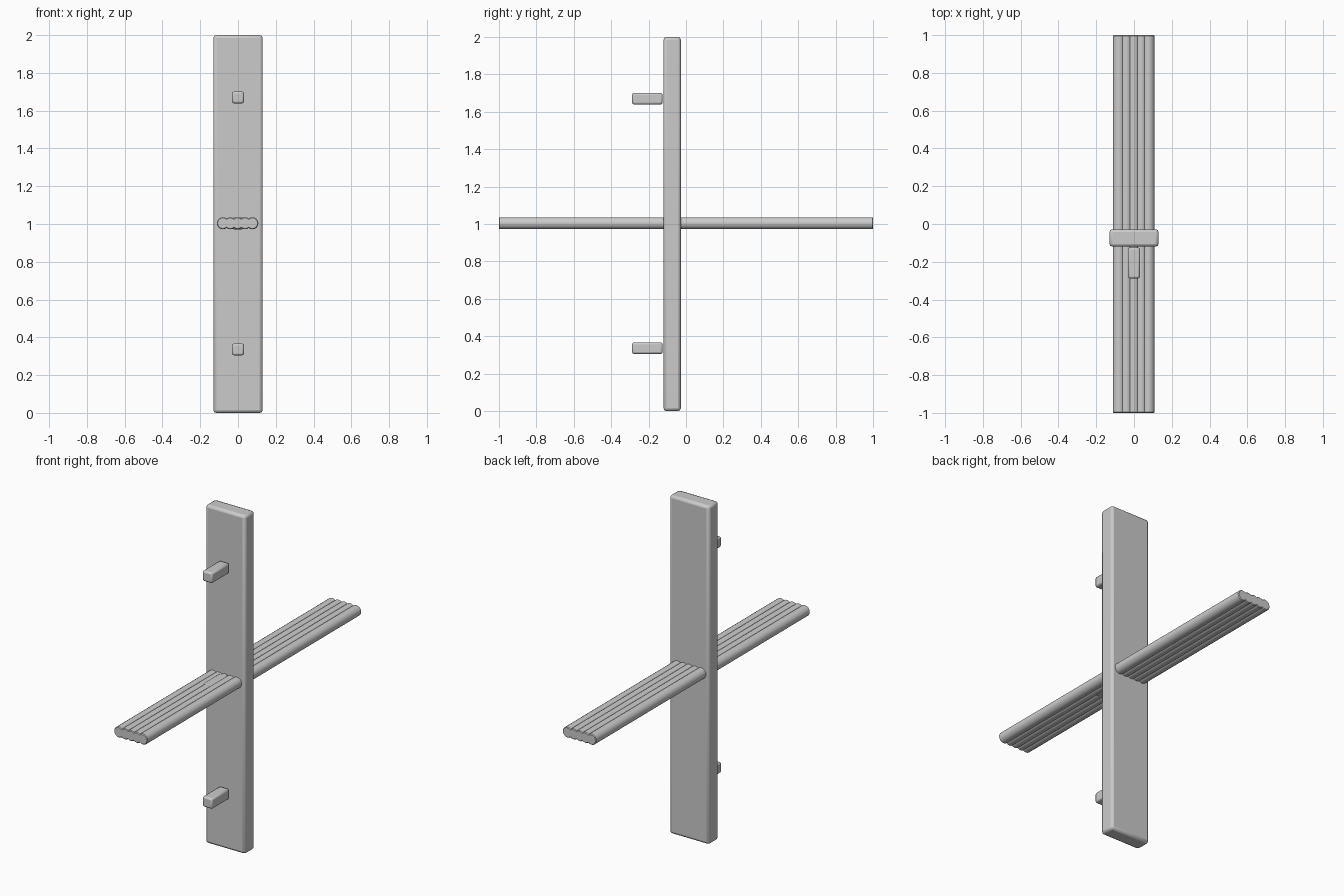
import bpy
import math

if "Cube" in bpy.data.objects:
    bpy.data.objects.remove(bpy.data.objects["Cube"])


def finish(obj, name, width, segments):
    obj.name = name
    mod = obj.modifiers.new("Edge", "BEVEL")
    mod.width = width
    mod.segments = segments
    mod.limit_method = "ANGLE"
    mod.angle_limit = math.radians(40)
    bpy.ops.object.shade_smooth_by_angle(angle=math.radians(35))


def box(name, x, y, z, width, segments=2):
    bpy.ops.mesh.primitive_cube_add(size=1, location=[(a + b) / 2 for a, b in (x, y, z)])
    obj = bpy.context.object
    obj.scale = [b - a for a, b in (x, y, z)]
    bpy.ops.object.transform_apply(location=False, rotation=False, scale=True)
    finish(obj, name, width, segments)


# Tall upright board
box("upright_board", (-0.13, 0.13), (-0.12, -0.028), (0, 2), 0.015)

# Three short pegs on the front; the middle one sits inside the rods
for i, z in enumerate((0.336, 1.003, 1.67)):
    box(f"peg_{i + 1}", (-0.032, 0.032), (-0.288, -0.125), (z - 0.031, z + 0.031), 0.01)

# Five overlapping round rods side by side
for i in range(5):
    x = -0.002 + (i - 2) * 0.039
    bpy.ops.mesh.primitive_cylinder_add(vertices=16, radius=0.032, depth=2,
                                        location=(x, 0, 1.004),
                                        rotation=(math.pi / 2, 0, 0))
    finish(bpy.context.object, f"rod_{i + 1}", 0.004, 1)
